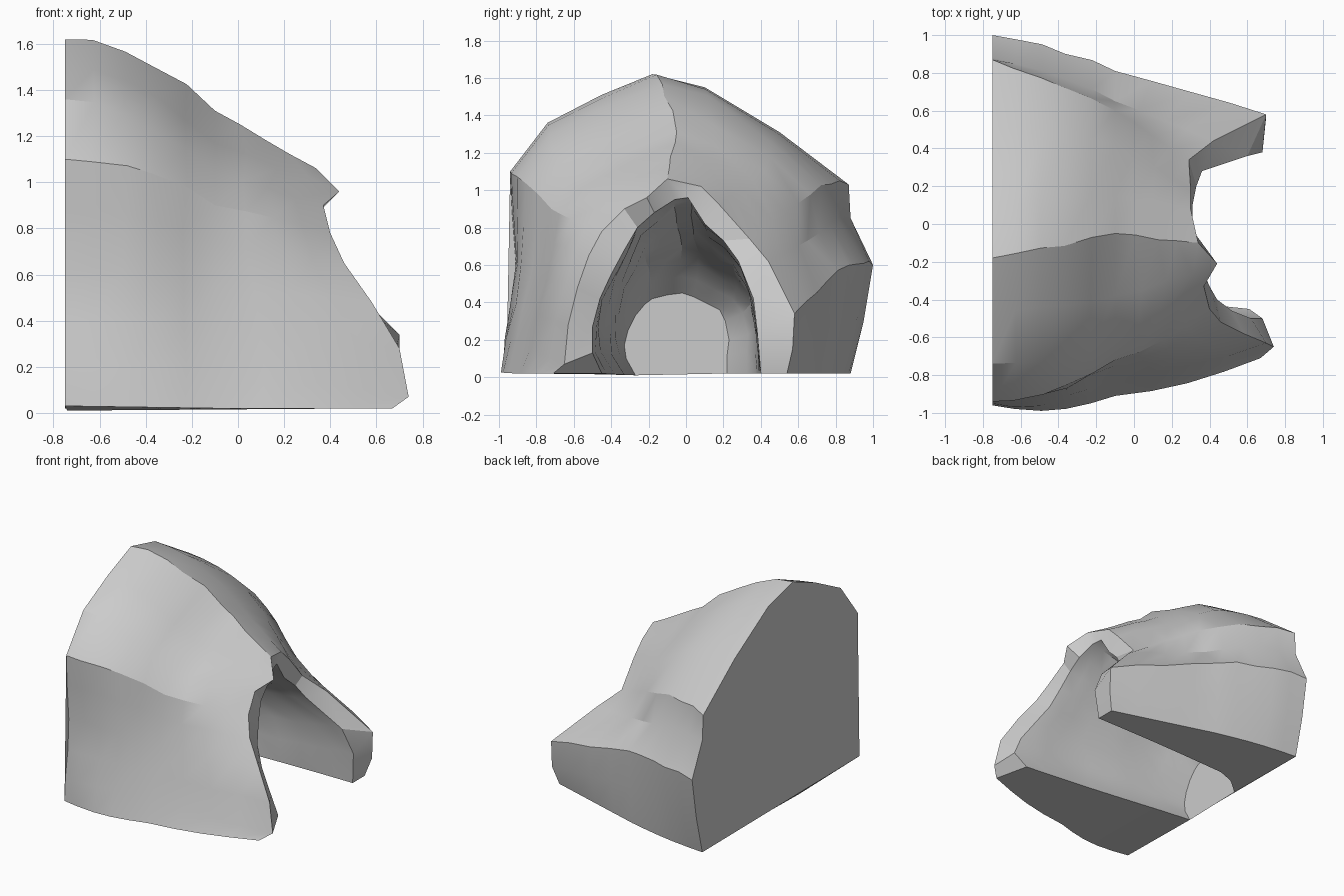
import bpy, bmesh, math, random
from mathutils import Vector

if "Cube" in bpy.data.objects:
    bpy.data.objects.remove(bpy.data.objects["Cube"])

random.seed(4)

# Arch profiles (y, z), running from the -y foot over the top to the +y foot
back = [(-.96, .03), (-.95, .2), (-.92, .4), (-.91, .62), (-.93, .88), (-.94, 1.1), (-.74, 1.36), (-.45, 1.51),
        (-.18, 1.62), (.1, 1.55), (.5, 1.31), (.87, 1.03), (.88, .85), (1, .6), (.95, .3), (.88, .02)]
middle = [(-.91, .02), (-.86, .2), (-.82, .36), (-.78, .54), (-.75, .74), (-.72, .9), (-.63, 1.04), (-.38, 1.17),
          (-.05, 1.31), (.15, 1.24), (.42, 1.1), (.6, .93), (.65, .73), (.81, .57), (.8, .3), (.77, .02)]
tunnel_end = [(-.27, .01), (-.32, .1), (-.33, .17), (-.31, .25), (-.27, .33), (-.22, .39), (-.18, .42), (-.1, .44),
              (-.02, .45), (.04, .43), (.1, .4), (.18, .36), (.21, .3), (.23, .2), (.22, .12), (.22, .02)]
# Jagged mouth edges (x, y, z)
rim_outer = [(.67, -.71, .02), (.74, -.65, .07), (.70, -.63, .28), (.58, -.58, .48), (.46, -.52, .65),
             (.40, -.45, .78), (.37, -.33, .9), (.44, -.21, .96), (.34, -.1, 1.06), (.30, .08, 1.02), (.30, .18, .92),
             (.29, .34, .74), (.42, .44, .62), (.70, .58, .34), (.70, .57, .15), (.66, .54, .02)]
rim_inner = [(.61, -.45, .02), (.68, -.5, .13), (.62, -.5, .27), (.52, -.46, .42), (.44, -.4, .55), (.40, -.33, .68),
             (.37, -.26, .8), (.36, -.17, .88), (.33, -.06, .95), (.31, .01, .96), (.31, .1, .82), (.33, .2, .73),
             (.36, .28, .62), (.6, .36, .42), (.68, .38, .25), (.66, .4, .02)]


def at_x(profile, x):
    return [Vector((x, y, z)) for y, z in profile]


def blend(a, b, t, left=0.0, right=0.0, up=0.0, rough=0.0):
    """Section between two sections, swollen to each side and roughened."""
    out = []
    s = math.sin(math.pi * t)
    for i, (p, q) in enumerate(zip(a, b)):
        v = p.lerp(q, t)
        v.y *= 1 + s * (left if v.y < 0 else right)
        if 0 < i < len(a) - 1:
            v.z *= 1 + s * up
            v += Vector([random.uniform(-rough, rough) for _ in range(3)])
        out.append(v)
    return out


A, M = at_x(back, -.75), at_x(middle, -.1)
R, I = [Vector(p) for p in rim_outer], [Vector(p) for p in rim_inner]
E = at_x(tunnel_end, -.74)

# Outer shell sections
outer = [A] + [blend(A, M, t, .055, .02, .055, .01) for t in (.18, .4, .6, .8)]
outer += [M] + [blend(M, R, t, .04, 0, 0, .008) for t in (.25, .5, .75)] + [R]
# Tunnel: opens out quickly on the +y side just in front of the end wall
W = blend(E, I, .18)
for i, v in enumerate(W):
    v.y += .12 * min(1, max(0, (i - 8) / 4))
    v.z += .09 * math.sin(math.pi * i / 15) ** 2
inner = [E, blend(E, W, .5, 0, .1), W]
inner += [blend(W, I, t, .02, .02, .03, .012) for t in (.16, .32, .48, .64, .8, .9)] + [I]

bm = bmesh.new()
O = [[bm.verts.new(v) for v in s] for s in outer]
N = [[bm.verts.new(v) for v in s] for s in inner]


def strip(a, b):
    for i in range(len(a) - 1):
        bm.faces.new((a[i], a[i + 1], b[i + 1], b[i]))


# Rock shell and tunnel wall
for rows in (O, N):
    for a, b in zip(rows, rows[1:]):
        strip(a, b)
# Mouth rim
strip(O[-1], N[-1])
# Undersides of the two feet
for side in (0, -1):
    strip([s[side] for s in O], [s[side] for s in N])
# Flat back wall, tunnel end wall and the thin edge beneath them
bm.faces.new(O[0])
bm.faces.new(N[0])
bm.faces.new((O[0][0], N[0][0], N[0][-1], O[0][-1]))
bmesh.ops.triangulate(bm, faces=[f for f in bm.faces if len(f.verts) > 4])
bmesh.ops.recalc_face_normals(bm, faces=bm.faces)

mesh = bpy.data.meshes.new("cave_rock")
bm.to_mesh(mesh)
bm.free()
rock = bpy.data.objects.new("cave_rock", mesh)
bpy.context.collection.objects.link(rock)
bpy.context.view_layer.objects.active = rock
rock.select_set(True)
bpy.ops.object.shade_smooth_by_angle(angle=math.radians(25))
